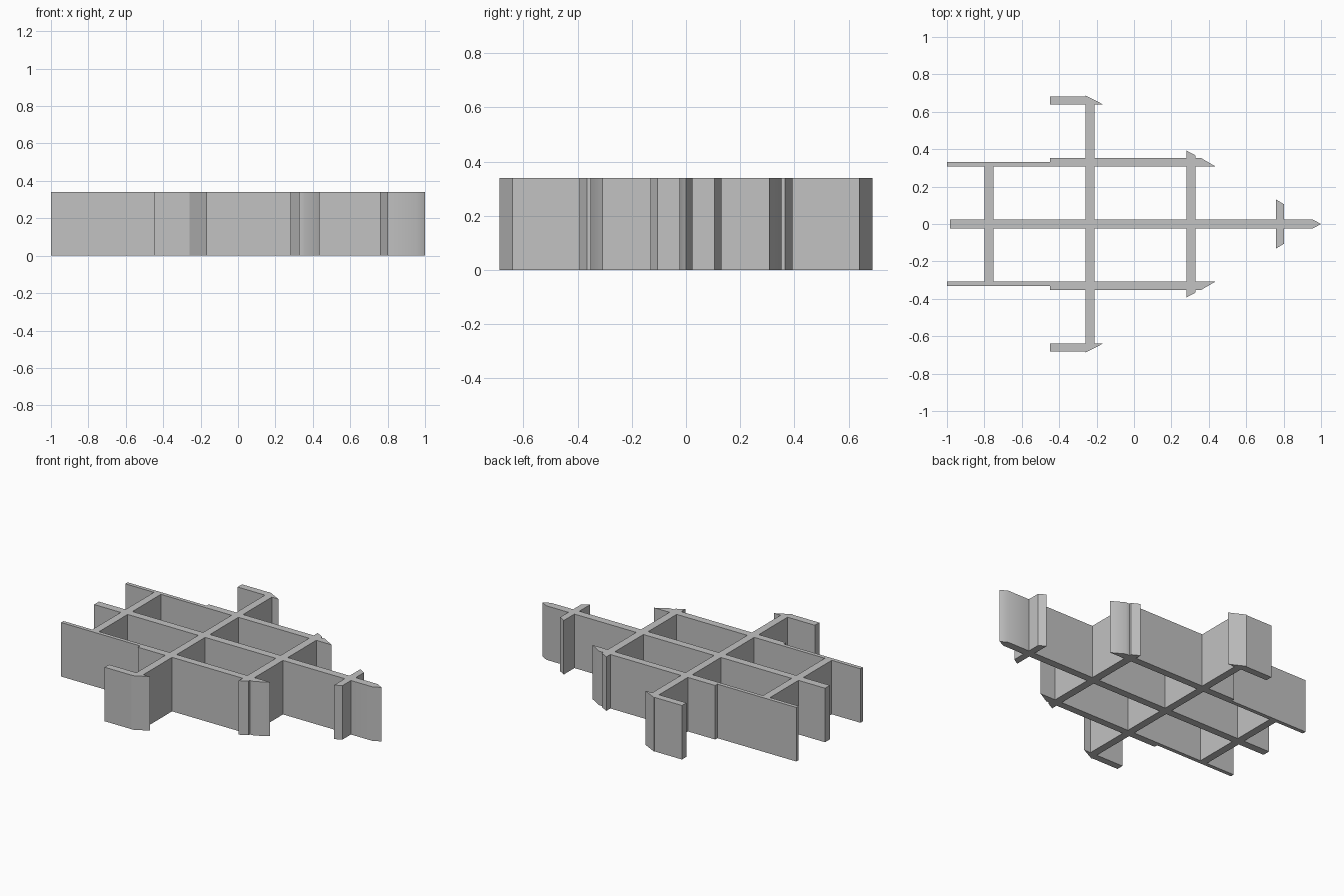
import bpy
import bmesh
from math import radians

HEIGHT = 0.34
HALF = 0.024          # half thickness of the spine
RAIL_IN, RAIL_OUT = 0.307, 0.353

cube = bpy.data.objects.get("Cube")
if cube:
    bpy.data.objects.remove(cube, do_unlink=True)

grey = bpy.data.materials.new("plain grey")
grey.use_nodes = True
colour = (0.54, 0.54, 0.54, 1)
grey.diffuse_color = colour
grey.node_tree.nodes["Principled BSDF"].inputs["Base Color"].default_value = colour


def wall(name, outline, side=1):
    """Extrude a plan outline to the full wall height; side=-1 mirrors it in y."""
    bm = bmesh.new()
    base = bm.faces.new([bm.verts.new((x, y * side, 0)) for x, y in outline])
    top = bmesh.ops.extrude_face_region(bm, geom=[base], use_keep_orig=True)["geom"]
    verts = [v for v in top if isinstance(v, bmesh.types.BMVert)]
    bmesh.ops.translate(bm, verts=verts, vec=(0, 0, HEIGHT))
    bmesh.ops.recalc_face_normals(bm, faces=bm.faces)
    mesh = bpy.data.meshes.new(name)
    bm.to_mesh(mesh)
    bm.free()
    mesh.materials.append(grey)
    ob = bpy.data.objects.new(name, mesh)
    bpy.context.collection.objects.link(ob)
    bpy.ops.object.select_all(action="DESELECT")
    ob.select_set(True)
    bpy.context.view_layer.objects.active = ob
    bpy.ops.object.shade_smooth_by_angle(angle=radians(35))


def box(x0, x1, y0, y1):
    return [(x0, y0), (x1, y0), (x1, y1), (x0, y1)]


# Central spine and its pointed tip
wall("spine", box(-0.985, 0.803, -HALF, HALF))
wall("spine_tip", [(0.803, -HALF), (0.955, -HALF), (1, 0),
                   (0.955, HALF), (0.803, HALF)])

for prefix, side in (("front", -1), ("back", 1)):
    # Long side rail: thin tail, thick body, slanted fin and pointed end
    wall(prefix + "_rail", [
        (-1, RAIL_IN), (0.437, RAIL_IN), (0.358, RAIL_OUT), (0.33, RAIL_OUT),
        (0.33, 0.366), (0.28, 0.393), (0.28, RAIL_OUT),
        (-0.45, RAIL_OUT), (-0.45, 0.331), (-1, 0.331)], side)

    # Cross walls between the spine and the rail
    for label, x0, x1 in (("tail", -0.80, -0.752), ("middle", -0.26, -0.212),
                          ("nose", 0.28, 0.33)):
        wall(f"{prefix}_{label}_cross_wall", box(x0, x1, HALF, RAIL_IN), side)

    # Outrigger arm ending in a short pointed blade
    wall(prefix + "_outrigger", [
        (-0.26, RAIL_OUT), (-0.212, RAIL_OUT), (-0.212, 0.639), (-0.165, 0.639),
        (-0.26, 0.688), (-0.26, 0.683), (-0.45, 0.683), (-0.45, 0.639),
        (-0.26, 0.639)], side)

    # Small slanted fin near the tip
    wall(prefix + "_tip_fin", [(0.76, HALF), (0.803, HALF),
                               (0.803, 0.105), (0.76, 0.131)], side)
